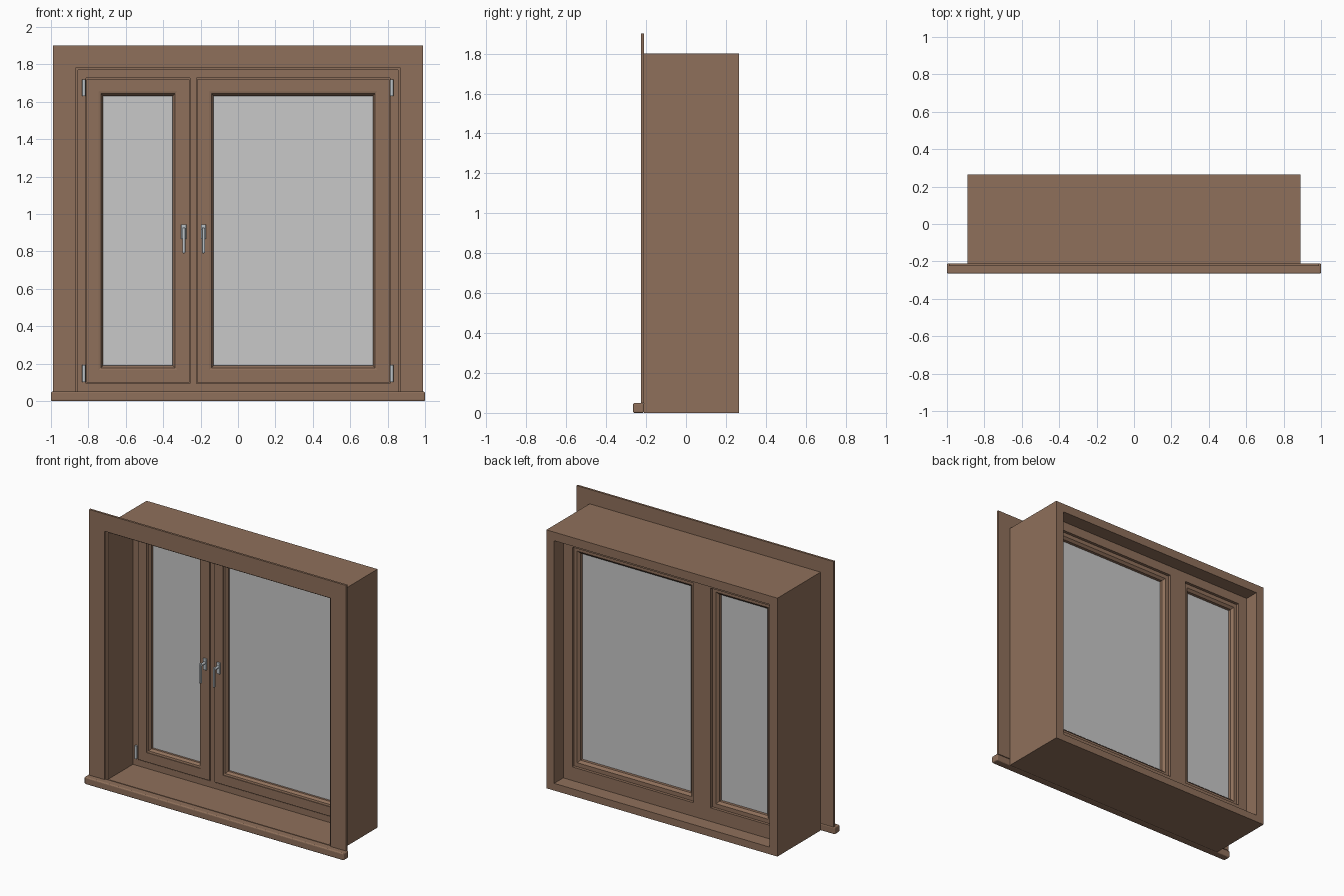
import bpy
import bmesh
from mathutils import Vector

cube = bpy.data.objects.get("Cube")
if cube:
    bpy.data.objects.remove(cube, do_unlink=True)


def material(name, color, rough):
    m = bpy.data.materials.new(name)
    m.use_nodes = True
    rgba = (*color, 1)
    m.diffuse_color = rgba
    bsdf = m.node_tree.nodes["Principled BSDF"]
    bsdf.inputs["Base Color"].default_value = rgba
    bsdf.inputs["Roughness"].default_value = rough
    return m


WOOD = material("brown wood", (0.275, 0.162, 0.104), 0.6)
GLASS = material("grey glass", (0.58, 0.58, 0.58), 0.3)
METAL = material("satin metal", (0.5, 0.54, 0.57), 0.4)


def finish(name, bm, mat):
    bmesh.ops.recalc_face_normals(bm, faces=bm.faces)
    mesh = bpy.data.meshes.new(name)
    bm.to_mesh(mesh)
    bm.free()
    mesh.materials.append(mat)
    obj = bpy.data.objects.new(name, mesh)
    bpy.context.collection.objects.link(obj)
    return obj


def box(name, x, y, z, mat=WOOD, bevel=0):
    """Box from (min, max) ranges, optionally with softened edges."""
    bm = bmesh.new()
    bmesh.ops.create_cube(bm, size=1)
    for v in bm.verts:
        v.co = Vector([r[0] if c < 0 else r[1] for c, r in zip(v.co, (x, y, z))])
    obj = finish(name, bm, mat)
    if bevel:
        mod = obj.modifiers.new("soft edges", "BEVEL")
        mod.width = bevel
        mod.segments = 3
    return obj


def prism(name, outline, y0, y1):
    """Front outline of (x, z) points extruded in depth."""
    bm = bmesh.new()
    face = bm.faces.new([bm.verts.new((x, y0, z)) for x, z in outline])
    new = bmesh.ops.extrude_face_region(bm, geom=[face])["geom"]
    bmesh.ops.translate(bm, vec=(0, y1 - y0, 0),
                        verts=[v for v in new if isinstance(v, bmesh.types.BMVert)])
    return finish(name, bm, WOOD)


def ring(name, x, z, profile):
    """Closed (inset, y) profile swept around a rectangle with mitred corners."""
    bm = bmesh.new()
    loops = []
    for d, y in profile:
        corners = ((x[0] + d, z[0] + d), (x[1] - d, z[0] + d),
                   (x[1] - d, z[1] - d), (x[0] + d, z[1] - d))
        loops.append([bm.verts.new((px, y, pz)) for px, pz in corners])
    for a, b in zip(loops, loops[1:] + loops[:1]):
        for i in range(4):
            j = (i + 1) % 4
            bm.faces.new((a[i], a[j], b[j], b[i]))
    return finish(name, bm, WOOD)


def cylinder(name, center, radius, depth, axis="Y"):
    rot = {"Y": (1.5708, 0, 0), "Z": (0, 0, 0)}[axis]
    bpy.ops.mesh.primitive_cylinder_add(vertices=16, radius=radius, depth=depth,
                                        location=center, rotation=rot)
    obj = bpy.context.object
    obj.name = name
    obj.data.materials.append(METAL)
    bpy.ops.object.shade_smooth_by_angle()
    return obj


BACK, FRONT = 0.265, -0.21      # depth of the lining box
FRAME_Y, FRAME_BACK = 0.065, 0.165
SASH_Y = 0.055

# Lining box, with thicker outer reveal behind the window
for side, s in (("right", -1), ("left", 1)):
    box(f"{side}_lining", sorted((s * 0.855, s * 0.89)), (FRONT, BACK), (0, 1.8))
    box(f"{side}_outer_reveal", sorted((s * 0.83, s * 0.855)), (FRAME_BACK, BACK), (0.05, 1.77))
    # Mitred casing leg
    prism(f"{side}_casing", [(s * 0.99, 0.05), (s * 0.99, 1.9),
                             (s * 0.87, 1.78), (s * 0.87, 0.05)], -0.225, FRONT)
prism("top_casing", [(-0.99, 1.9), (0.99, 1.9), (0.87, 1.78), (-0.87, 1.78)], -0.225, FRONT)
box("top_lining", (-0.855, 0.855), (FRONT, BACK), (1.77, 1.8))
box("top_outer_reveal", (-0.83, 0.83), (FRAME_BACK, BACK), (1.74, 1.77))

# Sill boards
box("sill_board", (-0.855, 0.855), (FRONT, FRAME_Y), (0, 0.05))
box("sill_nose", (-1, 1), (-0.265, FRONT), (0, 0.05), bevel=0.008)
box("outer_sill", (-0.855, 0.855), (FRAME_Y, BACK), (0, 0.05))

# Fixed frame: shallow rebate in front, wider stop behind
ring("window_frame", (-0.855, 0.855), (0.05, 1.77),
     [(0, FRAME_Y), (0.043, FRAME_Y), (0.043, 0.115), (0.095, 0.115),
      (0.095, FRAME_BACK), (0, FRAME_BACK)])
box("mullion_stop", (-0.305, -0.175), (0.115, FRAME_BACK), (0.145, 1.675))
box("mullion_core", (-0.257, -0.223), (FRAME_Y, 0.115), (0.093, 1.727))


def sash(name, x, z=(0.1, 1.72), w=0.065):
    """Opening sash: through stiles, rails, mitred beads and a pane."""
    y = (SASH_Y, 0.114)
    xi, zi = (x[0] + w, x[1] - w), (z[0] + w, z[1] - w)
    box(f"{name}_right_stile", (x[0], xi[0]), y, z)
    box(f"{name}_left_stile", (xi[1], x[1]), y, z)
    box(f"{name}_bottom_rail", xi, y, (z[0], zi[0]))
    box(f"{name}_top_rail", xi, y, (zi[1], z[1]))
    ring(f"{name}_glazing_bead", xi, zi,
         [(0, 0.06), (0.012, 0.063), (0.024, 0.08), (0.024, 0.13),
          (0.008, 0.145), (-0.02, 0.145), (-0.02, 0.113), (0, 0.113)])
    box(f"{name}_glass", (xi[0] + 0.01, xi[1] - 0.01), (0.095, 0.11),
        (zi[0] + 0.01, zi[1] - 0.01), GLASS)


sash("narrow_sash", (-0.81, -0.26))
sash("wide_sash", (-0.22, 0.81))

# Lever handles on the meeting stiles
for side, x in (("narrow", -0.29), ("wide", -0.185)):
    box(f"{side}_handle_plate", (x - 0.014, x + 0.014), (SASH_Y - 0.01, SASH_Y),
        (0.865, 0.945), METAL, bevel=0.003)
    cylinder(f"{side}_handle_neck", (x, SASH_Y - 0.03, 0.915), 0.009, 0.05)
    box(f"{side}_handle_lever", (x - 0.008, x + 0.008), (SASH_Y - 0.06, SASH_Y - 0.046),
        (0.79, 0.928), METAL, bevel=0.004)

# Hinge barrels on the outer stiles
for side, x in (("right", -0.824), ("left", 0.822)):
    for level, z in (("lower", 0.148), ("upper", 1.675)):
        cylinder(f"{side}_{level}_hinge", (x, SASH_Y - 0.002, z), 0.009, 0.09, "Z")
